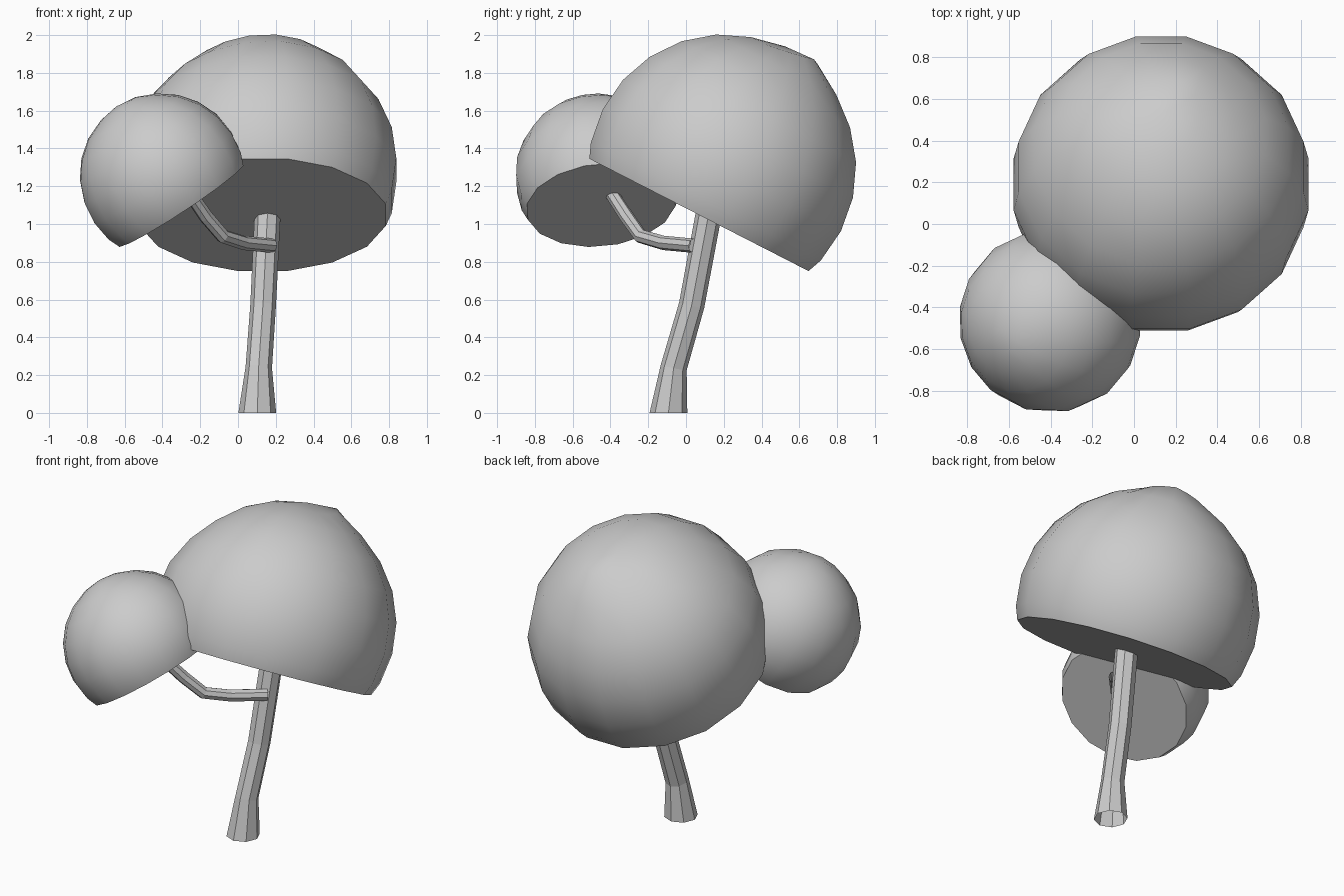
import bpy, bmesh, math
from mathutils import Vector, Matrix

if "Cube" in bpy.data.objects:
    bpy.data.objects.remove(bpy.data.objects["Cube"])


def finish(name, bm, smooth):
    mesh = bpy.data.meshes.new(name)
    bm.to_mesh(mesh)
    bm.free()
    ob = bpy.data.objects.new(name, mesh)
    bpy.context.collection.objects.link(ob)
    if smooth:
        bpy.ops.object.select_all(action='DESELECT')
        ob.select_set(True)
        bpy.context.view_layer.objects.active = ob
        bpy.ops.object.shade_smooth_by_angle(angle=math.radians(40))
    return ob


def canopy(name, center, radius, rim, up, spin, bumps):
    """Ball of leaves cut flat by a tilted plane; bumps push or dent the crown."""
    center, up = Vector(center), Vector(up).normalized()
    bm = bmesh.new()
    bmesh.ops.create_uvsphere(bm, u_segments=16, v_segments=12, radius=radius)
    turn = Vector((0, 0, 1)).rotation_difference(up).to_matrix() @ Matrix.Rotation(spin, 3, 'Z')
    for v in bm.verts:
        base = turn @ v.co
        v.co = base + center
        for direction, height, spread in bumps:
            v.co += base.normalized() * height * max(0, 1 - base.angle(Vector(direction)) / spread)
    geom = bm.verts[:] + bm.edges[:] + bm.faces[:]
    cut = bmesh.ops.bisect_plane(bm, geom=geom, plane_co=Vector(rim), plane_no=up, clear_inner=True)
    edges = [e for e in cut['geom_cut'] if isinstance(e, bmesh.types.BMEdge)]
    bmesh.ops.contextual_create(bm, geom=edges)
    bmesh.ops.recalc_face_normals(bm, faces=bm.faces[:])
    return finish(name, bm, True)


def limb(name, path, level, sides=8):
    """Faceted tube through (x, y, z, radius) stations."""
    bm = bmesh.new()
    pts = [Vector(p[:3]) for p in path]
    rings = []
    for i, p in enumerate(path):
        d = pts[min(i + 1, len(pts) - 1)] - pts[max(i - 1, 0)]
        if level and i == 0:
            d = Vector((0, 0, 1))
        d.normalize()
        ref = Vector((1, 0, 0)) if level else Vector((0, 0, 1))
        a = (ref - d * ref.dot(d)).normalized()
        b = d.cross(a)
        angles = [2 * math.pi * k / sides for k in range(sides)]
        rings.append([bm.verts.new(pts[i] + (a * math.cos(t) + b * math.sin(t)) * p[3]) for t in angles])
    for lo, hi in zip(rings, rings[1:]):
        for k in range(sides):
            n = (k + 1) % sides
            bm.faces.new((lo[k], lo[n], hi[n], hi[k]))
    return finish(name, bm, False)


# leaning trunk with flared, open foot
limb("trunk", [(0.102, -0.093, 0.0, 0.1), (0.11, -0.065, 0.24, 0.07),
               (0.133, 0.03, 0.57, 0.068), (0.158, 0.125, 1.08, 0.069)], True)

# curved side branch
limb("branch", [(0.18, 0.04, 0.885, 0.038), (0.03, -0.12, 0.90, 0.038),
                (-0.08, -0.24, 0.935, 0.038), (-0.17, -0.315, 1.04, 0.038),
                (-0.26, -0.40, 1.17, 0.036)], False)

# leaf canopies
half_step = math.pi / 16
canopy("large_canopy", (0.13, 0.19, 1.285), 0.722, (0.14, 0.065, 1.05), (0, 0.456, 0.89), half_step,
       [((0.1, 0.46, 0.56), 0.05, 0.35), ((-0.4, -0.1, 0.6), -0.03, 0.6)])
canopy("small_canopy", (-0.40, -0.465, 1.25), 0.442, (-0.315, -0.46, 1.09), (-0.55, -0.09, 0.835), half_step,
       [((-0.2, -0.13, 0.4), 0.012, 0.4)])
